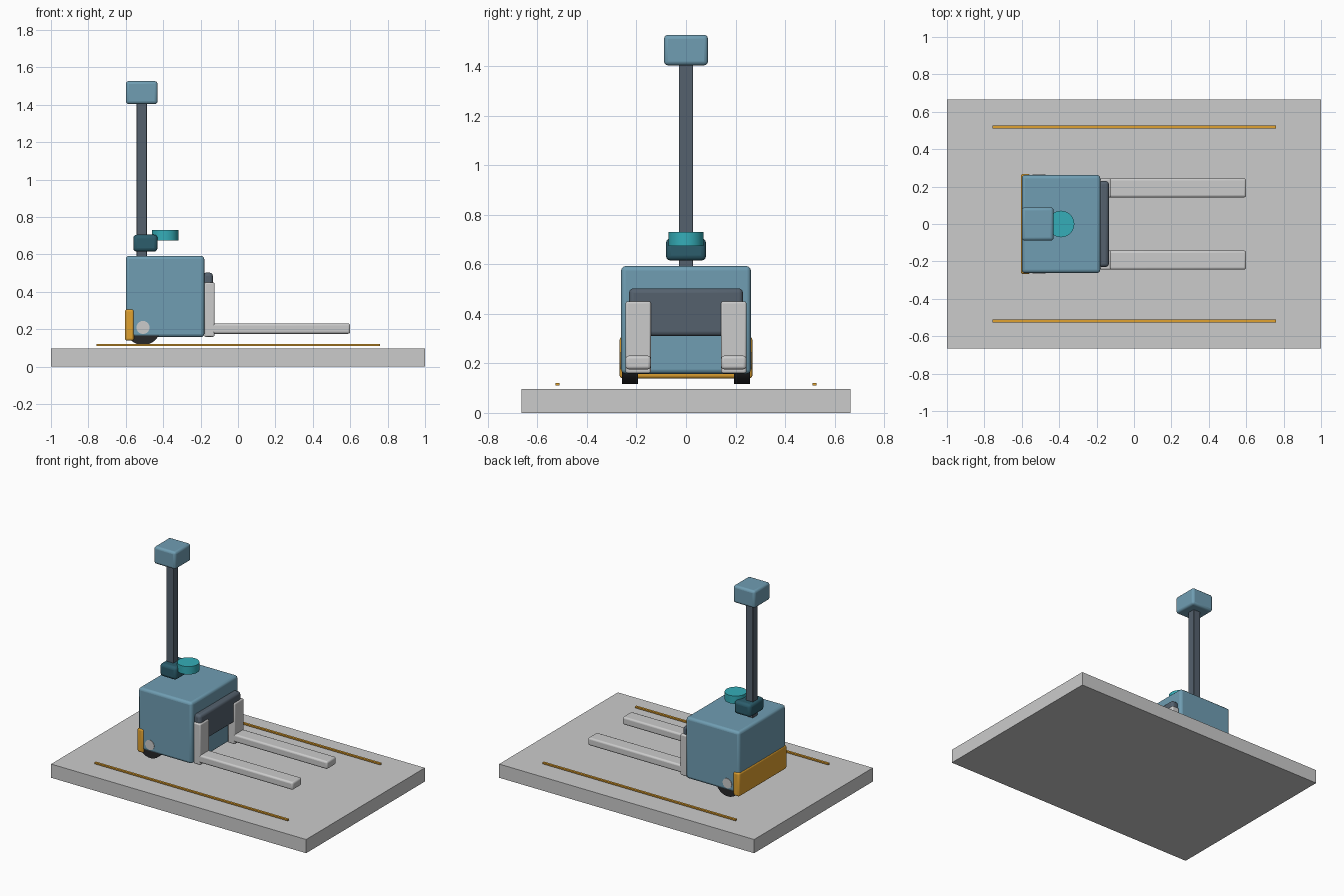
import bpy
import math

if "Cube" in bpy.data.objects:
    bpy.data.objects.remove(bpy.data.objects["Cube"])


def material(name, rgb):
    m = bpy.data.materials.new(name)
    m.diffuse_color = (*rgb, 1)
    m.use_nodes = True
    m.node_tree.nodes["Principled BSDF"].inputs["Base Color"].default_value = m.diffuse_color
    return m


BLUE = material("body_blue", (0.16, 0.34, 0.45))
SLATE = material("slate", (0.09, 0.12, 0.155))
TEAL = material("sensor_teal", (0.035, 0.42, 0.48))
DEEP = material("deep_teal", (0.025, 0.11, 0.15))
AMBER = material("amber", (0.75, 0.36, 0.03))
RUBBER = material("rubber", (0.02, 0.02, 0.022))


def finish(ob, name, mat, bevel, segments=3):
    ob.name = ob.data.name = name
    if mat:
        ob.data.materials.append(mat)
    if bevel:
        mod = ob.modifiers.new("soft_edges", 'BEVEL')
        mod.width = bevel
        mod.segments = segments
        mod.limit_method = 'ANGLE'
    return ob


def box(name, x, y, z, mat=None, bevel=0.0):
    """Box from (min, max) ranges on each axis."""
    r = (x, y, z)
    bpy.ops.mesh.primitive_cube_add(size=1, location=[(a + b) / 2 for a, b in r])
    ob = bpy.context.object
    ob.scale = [b - a for a, b in r]
    bpy.ops.object.transform_apply(location=False, rotation=False, scale=True)
    if bevel:
        bpy.ops.object.shade_smooth_by_angle(angle=math.radians(40))
    return finish(ob, name, mat, bevel)


def disc(name, loc, radius, depth, mat=None, axis='Z', bevel=0.0):
    rot = (math.pi / 2, 0, 0) if axis == 'Y' else (0, 0, 0)
    bpy.ops.mesh.primitive_cylinder_add(vertices=40, radius=radius, depth=depth,
                                        location=loc, rotation=rot)
    bpy.ops.object.shade_smooth_by_angle(angle=math.radians(40))
    return finish(bpy.context.object, name, mat, bevel)


# Floor slab
box("floor_slab", (-1, 1), (-0.665, 0.665), (0, 0.097))

# Truck body and rear bumper
box("body", (-0.6, -0.18), (-0.262, 0.262), (0.158, 0.593), BLUE, 0.018)
box("bumper", (-0.605, -0.556), (-0.268, 0.268), (0.139, 0.307), AMBER, 0.012)

# Mast with collar and head
box("mast", (-0.543, -0.487), (-0.028, 0.028), (0.57, 1.42), SLATE, 0.004)
box("mast_collar", (-0.56, -0.43), (-0.081, 0.081), (0.615, 0.706), DEEP, 0.02)
box("mast_head", (-0.6, -0.43), (-0.089, 0.089), (1.404, 1.527), BLUE, 0.016)

# Round scanner
disc("scanner", (-0.39, 0, 0.702), 0.071, 0.056, TEAL)

# Fork carriage plate
box("carriage_plate", (-0.19, -0.134), (-0.23, 0.23), (0.31, 0.503), SLATE, 0.018)

# Parts repeated on both sides
for side, s in (("left", 1), ("right", -1)):
    def span(a, b):
        return tuple(sorted((a * s, b * s)))

    box(f"fork_{side}", (-0.15, 0.6), span(0.142, 0.244), (0.176, 0.231), None, 0.012)
    box(f"fork_upright_{side}", (-0.18, -0.125), span(0.142, 0.244), (0.16, 0.45), None, 0.008)
    disc(f"wheel_{side}", (-0.508, 0.226 * s, 0.21), 0.094, 0.065, RUBBER, 'Y')
    disc(f"wheel_hub_{side}", (-0.508, 0.235 * s, 0.21), 0.035, 0.06, None, 'Y')
    box(f"lane_line_{side}", (-0.757, 0.758), span(0.511, 0.527), (0.111, 0.121), AMBER)
